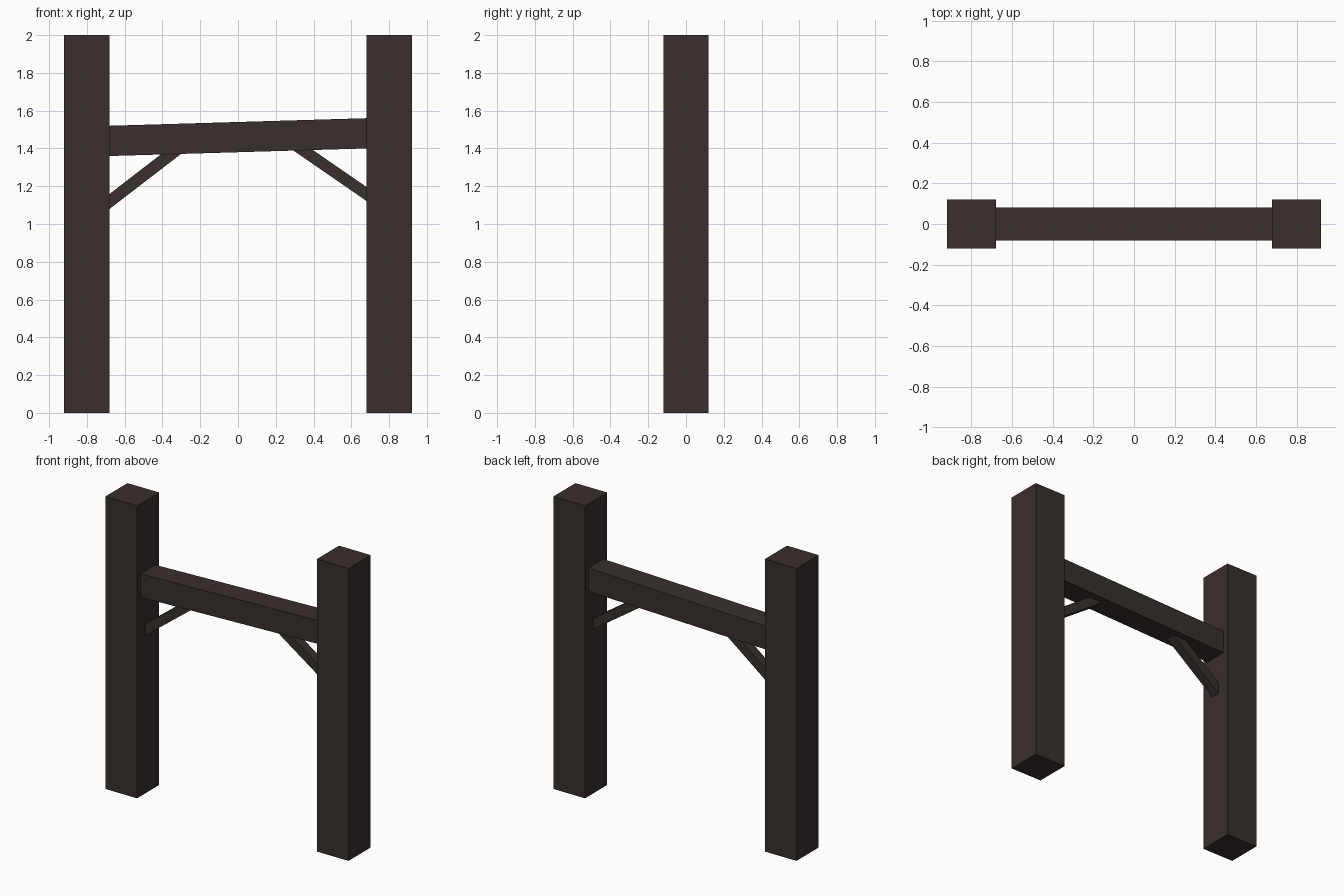
import bpy
import math
from mathutils import Vector

if "Cube" in bpy.data.objects:
    bpy.data.objects.remove(bpy.data.objects["Cube"])

wood = bpy.data.materials.new("dark_wood")
wood.diffuse_color = (0.04, 0.029, 0.027, 1)
wood.use_nodes = True
wood.node_tree.nodes["Principled BSDF"].inputs["Base Color"].default_value = wood.diffuse_color


def timber(name, start, end, width, thickness):
    """Box running from start to end (x, z) in the y = 0 plane."""
    a, b = Vector((start[0], 0, start[1])), Vector((end[0], 0, end[1]))
    d = b - a
    bpy.ops.mesh.primitive_cube_add(size=1, location=(a + b) / 2)
    ob = bpy.context.object
    ob.name = name
    ob.scale = (d.length, width, thickness)
    ob.rotation_euler.y = -math.atan2(d.z, d.x)
    bpy.ops.object.transform_apply(location=False, rotation=True, scale=True)
    ob.data.materials.append(wood)
    return ob


# Upright posts
for side, x in (("left", -0.8), ("right", 0.8)):
    timber(f"{side}_post", (x, 0), (x, 2), 0.24, 0.24)

# Slightly tilted crossbeam, housed in the posts
timber("crossbeam", (-0.78, 1.437), (0.78, 1.483), 0.16, 0.16)

# Diagonal braces, ends buried in post and beam
timber("left_brace", (-0.76, 1.058), (-0.30, 1.412), 0.064, 0.063)
timber("right_brace", (0.76, 1.104), (0.28, 1.435), 0.064, 0.061)
